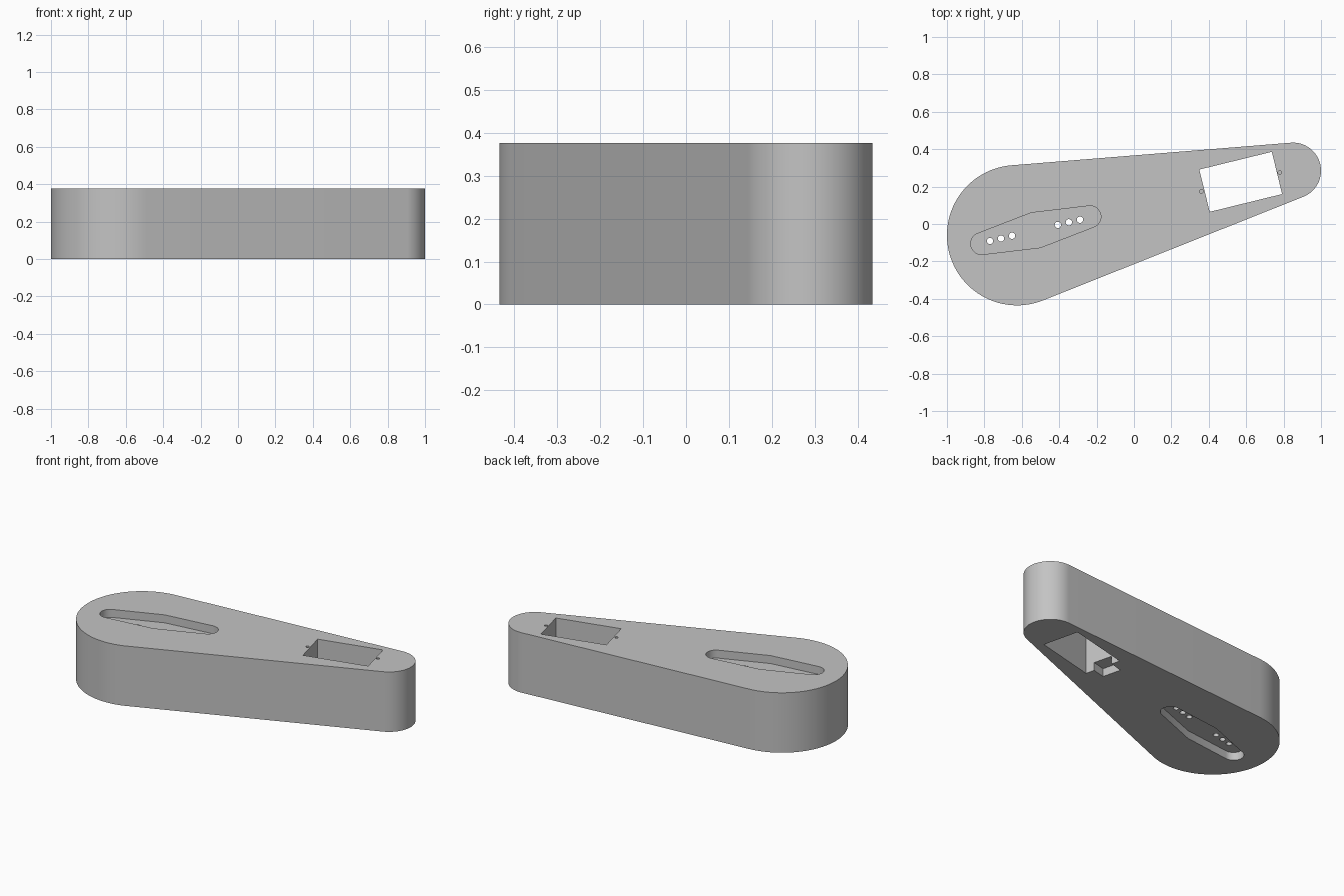
import bpy, bmesh, math
from mathutils import Vector

if "Cube" in bpy.data.objects:
    bpy.data.objects.remove(bpy.data.objects["Cube"])

HEIGHT = 0.376
SLOT_DEPTH = 0.05


def arc(cx, cy, r, a0, a1, n):
    """Points along a circular arc, angles in radians."""
    return [(cx + r * math.cos(a0 + (a1 - a0) * i / n),
             cy + r * math.sin(a0 + (a1 - a0) * i / n)) for i in range(n + 1)]


def circle(cx, cy, r, n=24):
    return arc(cx, cy, r, 0, 2 * math.pi * (n - 1) / n, n - 1)


def prism(name, outline, z0, z1):
    """Extrude a counter-clockwise outline from z0 to z1."""
    bm = bmesh.new()
    base = bm.faces.new([bm.verts.new((x, y, z0)) for x, y in outline])
    ext = bmesh.ops.extrude_face_region(bm, geom=[base])
    top = [v for v in ext["geom"] if isinstance(v, bmesh.types.BMVert)]
    bmesh.ops.translate(bm, vec=(0, 0, z1 - z0), verts=top)
    bmesh.ops.recalc_face_normals(bm, faces=bm.faces)
    mesh = bpy.data.meshes.new(name)
    bm.to_mesh(mesh)
    bm.free()
    obj = bpy.data.objects.new(name, mesh)
    bpy.context.collection.objects.link(obj)
    return obj


# Tapered arm body: outer hull of a large and a small circle
big, big_r = Vector((-0.625, -0.06)), 0.375
small, small_r = Vector((0.85, 0.285)), 0.15
axis = small - big
phi = math.atan2(axis.y, axis.x)
beta = math.acos((big_r - small_r) / axis.length)
outline = (arc(*small, small_r, phi - beta, phi + beta, 40)
           + arc(*big, big_r, phi + beta, phi + 2 * math.pi - beta, 64))
body = prism("arm_body", outline, 0, HEIGHT)

cutters = []

# Lever-shaped recess, cut into the top and the underside
rad = math.radians
slot = (arc(-0.235, 0.039, 0.058, rad(-69), rad(97.4), 20) + [(-0.55, 0.06)]
        + arc(-0.815, -0.105, 0.058, rad(111), rad(277.4), 20) + [(-0.50, -0.126)])
cutters.append(prism("top_recess_cutter", slot, HEIGHT - SLOT_DEPTH, HEIGHT + 0.1))
cutters.append(prism("bottom_recess_cutter", slot, -0.1, SLOT_DEPTH))

# Six screw holes through the web between the recesses
for x, y in [(-0.77, -0.091), (-0.711, -0.077), (-0.652, -0.063),
             (-0.407, -0.005), (-0.348, 0.009), (-0.289, 0.023)]:
    cutters.append(prism("screw_hole_cutter", circle(x, y, 0.017), -0.1, HEIGHT + 0.1))

# Rectangular through opening near the narrow end
corners = [Vector(p) for p in ((0.349, 0.291), (0.405, 0.065), (0.792, 0.160), (0.737, 0.386))]
cutters.append(prism("opening_cutter", corners, -0.1, HEIGHT + 0.1))

# Cable notch on the underside, beside the opening
mid = (corners[0] + corners[1]) / 2
along = (corners[1] - corners[0]).normalized()
out = (corners[1] - corners[2]).normalized()
notch = [mid + along * s * 0.06 + out * d
         for s, d in ((-1, -0.03), (-1, 0.085), (1, 0.085), (1, -0.03))]
cutters.append(prism("notch_cutter", notch, -0.1, 0.05))

# Two small blind pilot holes at the ends of the opening
for x, y in [(0.36, 0.175), (0.779, 0.275)]:
    cutters.append(prism("pilot_hole_cutter", circle(x, y, 0.010, 16), HEIGHT - 0.12, HEIGHT + 0.1))

# Apply the cuts, then drop the cutters
for c in cutters:
    mod = body.modifiers.new(c.name, "BOOLEAN")
    mod.operation = "DIFFERENCE"
    mod.solver = "EXACT"
    mod.object = c
bpy.context.view_layer.update()
cut_mesh = bpy.data.meshes.new_from_object(
    body.evaluated_get(bpy.context.evaluated_depsgraph_get()))
body.modifiers.clear()
body.data = cut_mesh
for c in cutters:
    bpy.data.objects.remove(c, do_unlink=True)

# Single plain grey
grey = bpy.data.materials.new("light_grey")
grey.diffuse_color = (0.55, 0.55, 0.55, 1)
grey.use_nodes = True
grey.node_tree.nodes["Principled BSDF"].inputs["Base Color"].default_value = grey.diffuse_color
body.data.materials.clear()
body.data.materials.append(grey)

# Smooth curved walls, sharp rims
bpy.context.view_layer.objects.active = body
body.select_set(True)
bpy.ops.object.shade_smooth_by_angle(angle=math.radians(30))
